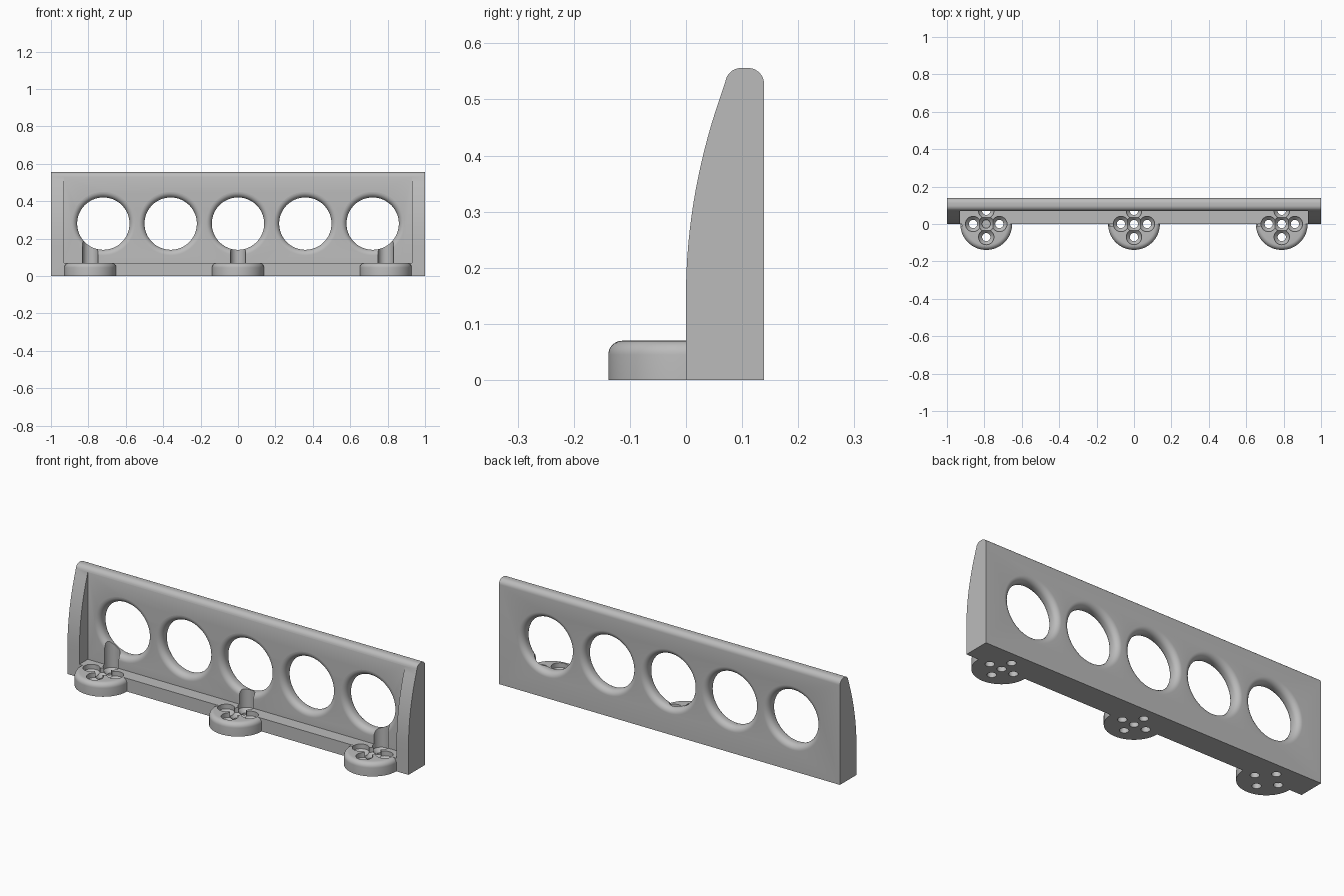
import bpy, bmesh, math
from mathutils import Matrix, Vector

if "Cube" in bpy.data.objects:
    bpy.data.objects.remove(bpy.data.objects["Cube"])

grey = bpy.data.materials.new("plain grey")
grey.use_nodes = True
COLOUR = (0.5, 0.5, 0.5, 1)
grey.diffuse_color = COLOUR
grey.node_tree.nodes["Principled BSDF"].inputs["Base Color"].default_value = COLOUR


def make(name, bm):
    bmesh.ops.recalc_face_normals(bm, faces=bm.faces)
    mesh = bpy.data.meshes.new(name)
    bm.to_mesh(mesh)
    bm.free()
    obj = bpy.data.objects.new(name, mesh)
    bpy.context.collection.objects.link(obj)
    mesh.materials.append(grey)
    return obj


def arc(cx, cy, r, start, end, steps=8):
    """Points on a circular arc, angles in degrees."""
    angles = [math.radians(start + (end - start) * i / steps) for i in range(steps + 1)]
    return [(cx + r * math.cos(a), cy + r * math.sin(a)) for a in angles]


def extrude_x(name, profile, x0, x1):
    """Extrude a (y, z) outline along x."""
    bm = bmesh.new()
    face = bm.faces.new([bm.verts.new((x0, y, z)) for y, z in profile])
    out = bmesh.ops.extrude_face_region(bm, geom=[face])
    verts = [v for v in out["geom"] if isinstance(v, bmesh.types.BMVert)]
    bmesh.ops.translate(bm, verts=verts, vec=(x1 - x0, 0, 0))
    return make(name, bm)


def lathe(name, profile, place, segments=64):
    """Turn an (r, z) profile into a closed solid around its z axis."""
    bm = bmesh.new()
    rings = []
    for r, z in profile:
        rings.append([bm.verts.new((r * math.cos(2 * math.pi * i / segments),
                                    r * math.sin(2 * math.pi * i / segments), z))
                      for i in range(segments)])
    for a, b in zip(rings, rings[1:]):
        for i in range(segments):
            j = (i + 1) % segments
            bm.faces.new((a[i], a[j], b[j], b[i]))
    bm.faces.new(rings[0])
    bm.faces.new(rings[-1])
    bm.transform(place)
    return make(name, bm)


def boolean(target, tool, operation):
    mod = target.modifiers.new(operation.lower(), "BOOLEAN")
    mod.operation = operation
    mod.solver = "EXACT"
    mod.object = tool
    bpy.context.view_layer.objects.active = target
    bpy.ops.object.modifier_apply(modifier=mod.name)
    bpy.data.objects.remove(tool)


# Body: bowed front, rounded top, flat back
HALF, DEPTH, TOP, FLOOR, PANEL = 1.0, 0.139, 0.556, 0.07, 0.07
bow = [(0.485 * (z - 0.15) ** 2, z) for z in [0.15 + 0.38 * i / 16 for i in range(16)]]
profile = [(0, 0)] + bow
profile += arc(0.098, TOP - 0.028, 0.028, 170, 90)
profile += arc(DEPTH - 0.028, TOP - 0.028, 0.028, 90, 0)
profile += [(DEPTH, 0)]
body = extrude_x("bracket_body", profile, -HALF, HALF)

# Front recess between the end cheeks and above the bottom ledge
recess = extrude_x("recess_cutter", [(-0.1, FLOOR), (PANEL, FLOOR), (PANEL, 0.7), (-0.1, 0.7)],
                   -0.93, 0.93)
boolean(body, recess, "DIFFERENCE")

# Round feet
FEET = (-0.79, 0, 0.79)
foot_profile = [(0.1385, 0)] + arc(0.1135, FLOOR - 0.025, 0.025, 0, 90)
for x in FEET:
    boolean(body, lathe("foot", foot_profile, Matrix.Translation((x, 0, 0))), "UNION")

# Five large holes with rounded rims
R, F = 0.14, 0.03
rim = [(R + F, PANEL - 0.05)] + arc(R + F, PANEL + F, F, 270, 180)
rim += arc(R + F, DEPTH - F, F, 180, 90) + [(R + F, DEPTH + 0.05)]
for i in range(-2, 3):
    place = Matrix.Translation((0.36 * i, 0, 0.28)) @ Matrix.Rotation(-math.pi / 2, 4, "X")
    boolean(body, lathe("hole_cutter", rim, place), "DIFFERENCE")

# Screw holes with wide head clearance, running up into the panel at the rear
screw = [(0.022, -0.05), (0.022, 0.025), (0.041, 0.045), (0.041, 0.25)]
for x in FEET:
    for dx, dy in ((0, 0), (1, 0), (-1, 0), (0, 1), (0, -1)):
        place = Matrix.Translation(Vector((x + 0.07 * dx, 0.07 * dy, 0)))
        boolean(body, lathe("screw_cutter", screw, place, 32), "DIFFERENCE")

# Smooth shading with sharp edges kept
bpy.ops.object.select_all(action="DESELECT")
body.select_set(True)
bpy.context.view_layer.objects.active = body
bpy.ops.object.shade_smooth_by_angle(angle=math.radians(30))
